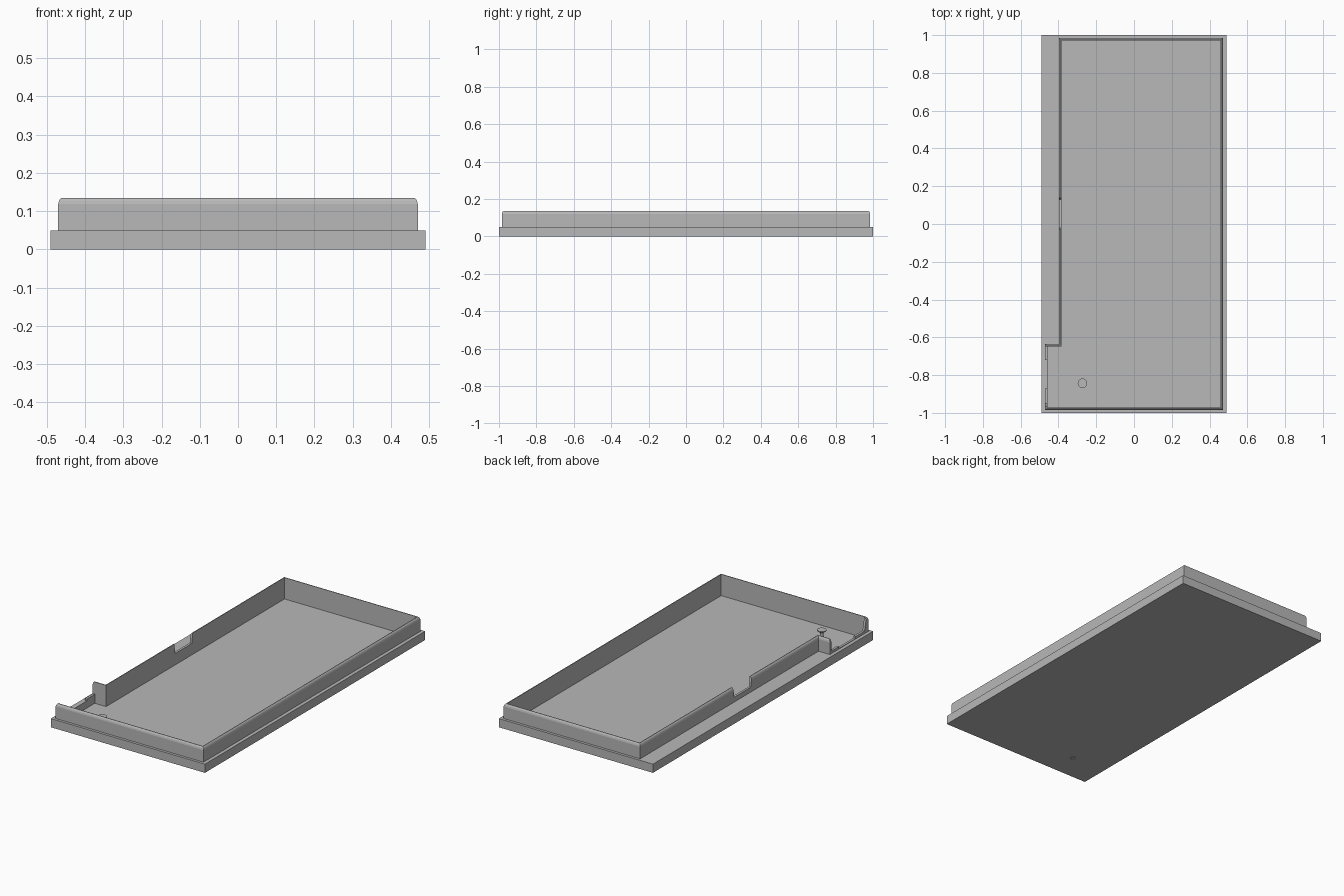
import bpy
import bmesh
from mathutils import Vector

if "Cube" in bpy.data.objects:
    bpy.data.objects.remove(bpy.data.objects["Cube"])

grey = bpy.data.materials.new("grey plastic")
grey.diffuse_color = (0.48, 0.48, 0.48, 1)
grey.use_nodes = True
grey.node_tree.nodes["Principled BSDF"].inputs["Base Color"].default_value = grey.diffuse_color

# Wall footprint, counter-clockwise, with the inward direction at each corner
OUTLINE = [(.47, -.985), (.47, .985), (-.398, .985),
           (-.398, -.635), (-.47, -.635), (-.47, -.985)]
INWARD = [(-1, 1), (-1, -1), (1, -1), (1, -1), (1, -1), (1, 1)]
PLATE = [(.49, -1), (.49, 1), (-.49, 1), (-.49, -.6), (-.49, -.7), (-.49, -1)]


def inset(d):
    return [(x + sx * d, y + sy * d) for (x, y), (sx, sy) in zip(OUTLINE, INWARD)]


def finish(bm, name):
    bmesh.ops.recalc_face_normals(bm, faces=bm.faces)
    mesh = bpy.data.meshes.new(name)
    bm.to_mesh(mesh)
    bm.free()
    mesh.materials.append(grey)
    obj = bpy.data.objects.new(name, mesh)
    bpy.context.collection.objects.link(obj)
    return obj


def loft(name, loops):
    """Join (points, z) loops with side faces and cap both ends."""
    bm = bmesh.new()
    rings = [[bm.verts.new((x, y, z)) for x, y in pts] for pts, z in loops]
    for a, b in zip(rings, rings[1:]):
        for i in range(len(a)):
            j = (i + 1) % len(a)
            bm.faces.new((a[i], a[j], b[j], b[i]))
    bm.faces.new(rings[0])
    bm.faces.new(rings[-1])
    return finish(bm, name)


def cutter(name, x0, x1, z0, bottom, top):
    """Tapered block: y range at the bottom and y range at the top."""
    rect = lambda r: [(x0, r[0]), (x1, r[0]), (x1, r[1]), (x0, r[1])]
    obj = loft(name, [(rect(bottom), z0), (rect(top), .16)])
    obj.hide_render = True
    obj.hide_set(True)
    return obj


# Plate, raised rim with rounded outer top edge, and recessed floor
tray = loft("tray", [
    (PLATE, 0), (PLATE, .05), (inset(0), .05), (inset(0), .119),
    (inset(.002), .127), (inset(.005), .132), (inset(.009), .135),
    (inset(.013), .135), (inset(.013), .012)])

# Openings in the left wall, and the hole beneath the button
cutters = [
    cutter("side_notch_cutter", -.43, -.36, .078, (-.02, .13), (-.032, .142)),
    cutter("port_cutter", -.50, -.457, .064, (-.95, -.648), (-.972, -.648)),
    cutter("port_slot_cutter", -.50, -.45, .053, (-.87, -.72), (-.87, -.72)),
]
bpy.ops.mesh.primitive_cylinder_add(vertices=24, radius=.013, depth=.04,
                                    location=(-.273, -.843, 0))
hole = bpy.context.object
hole.name = "button_hole_cutter"
hole.hide_render = True
hole.hide_set(True)
cutters.append(hole)
for c in cutters:
    mod = tray.modifiers.new(c.name, 'BOOLEAN')
    mod.operation = 'DIFFERENCE'
    mod.solver = 'EXACT'
    mod.object = c

# Button: slim stem with a flared head
bm = bmesh.new()
profile = [(0, 0), (.009, 0), (.009, .045), (.025, .056), (.025, .061), (0, .061)]
verts = [bm.verts.new((r, 0, z)) for r, z in profile]
edges = [bm.edges.new(p) for p in zip(verts, verts[1:])]
bmesh.ops.spin(bm, geom=verts + edges, cent=(0, 0, 0), axis=Vector((0, 0, 1)),
               angle=6.283185307, steps=32)
bmesh.ops.remove_doubles(bm, verts=bm.verts, dist=1e-5)
button = finish(bm, "button")
button.location = (-.273, -.843, 0)
bpy.ops.object.select_all(action='DESELECT')
button.select_set(True)
bpy.context.view_layer.objects.active = button
bpy.ops.object.shade_smooth_by_angle()
